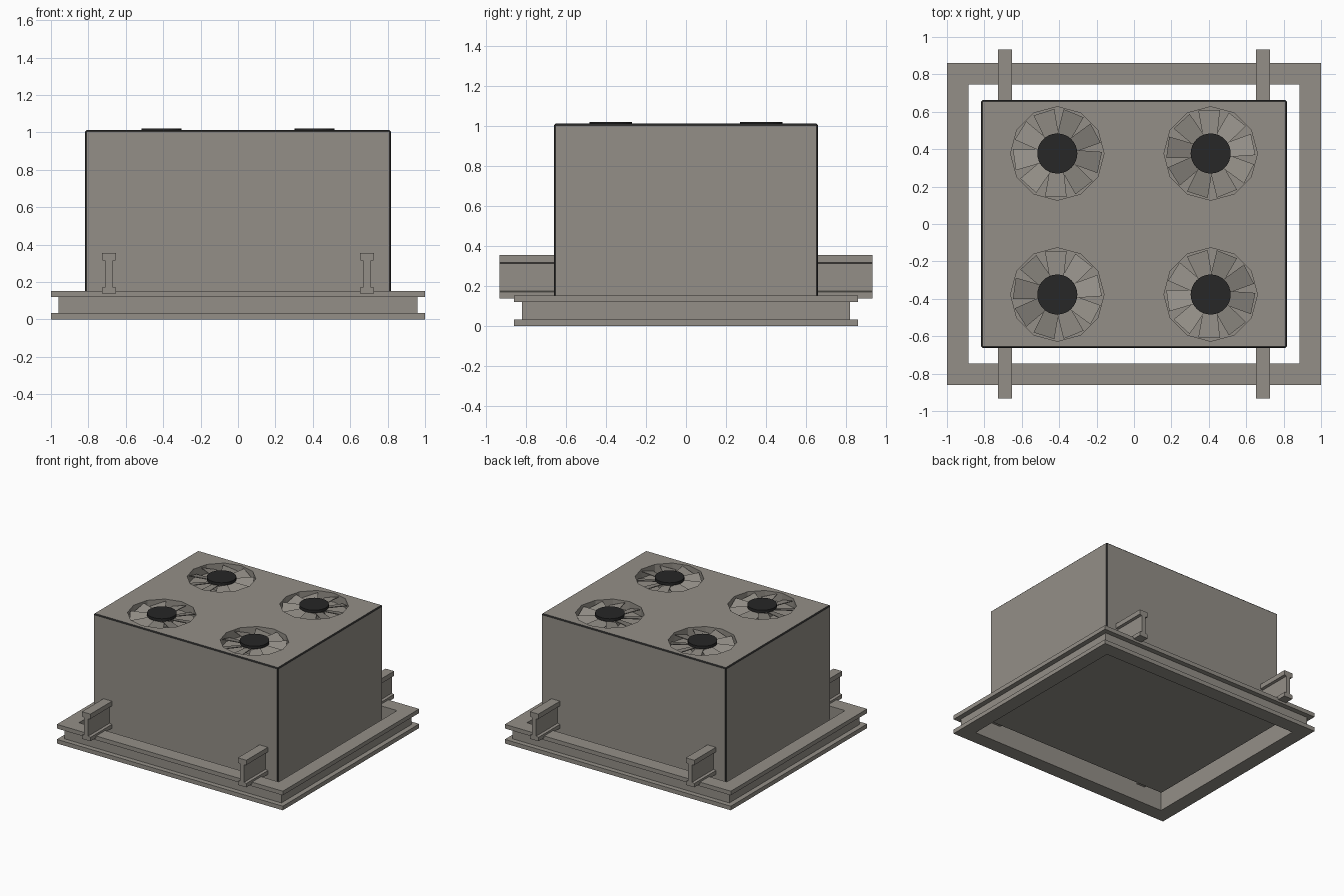
import bpy, bmesh, math
from mathutils import Matrix, Vector

if "Cube" in bpy.data.objects:
    bpy.data.objects.remove(bpy.data.objects["Cube"])


def material(name, rgb):
    m = bpy.data.materials.new(name)
    m.diffuse_color = (*rgb, 1)
    m.use_nodes = True
    m.node_tree.nodes["Principled BSDF"].inputs["Base Color"].default_value = m.diffuse_color
    return m


GREY = material("warm_grey_metal", (0.295, 0.275, 0.245))
DARK = material("dark_trim", (0.02, 0.02, 0.02))


def make(name, bm, mat):
    bmesh.ops.recalc_face_normals(bm, faces=bm.faces)
    me = bpy.data.meshes.new(name)
    bm.to_mesh(me)
    bm.free()
    ob = bpy.data.objects.new(name, me)
    me.materials.append(mat)
    bpy.context.collection.objects.link(ob)
    return ob


def skin(bm, rings, closed):
    """Bridge successive vertex rings; cap the ends when the path is open."""
    loops = [[bm.verts.new(p) for p in r] for r in rings]
    n = len(loops[0])
    pairs = list(zip(loops, loops[1:] + loops[:1]))
    for a, b in pairs if closed else pairs[:-1]:
        for i in range(n):
            j = (i + 1) % n
            bm.faces.new((a[i], a[j], b[j], b[i]))
    if not closed:
        bm.faces.new(loops[0])
        bm.faces.new(loops[-1])


def cone(name, x, y, z0, z1, r0, r1, sides, mat):
    bm = bmesh.new()
    bmesh.ops.create_cone(bm, cap_ends=True, segments=sides, radius1=r0, radius2=r1,
                          depth=z1 - z0,
                          matrix=Matrix.Translation((x, y, (z0 + z1) / 2)))
    return make(name, bm, mat)


# base frame: grooved profile (inset, height) swept round a rectangle
profile = [(0, 0), (0, .033), (.04, .033), (.04, .12), (0, .12), (0, .153), (.115, .153), (.115, 0)]
bm = bmesh.new()
skin(bm, [[(sx * (1 - d), sy * (.862 - d), z) for d, z in profile]
          for sx, sy in ((-1, -1), (1, -1), (1, 1), (-1, 1))], True)
make("base_frame", bm, GREY)

# two support beams with an I section, running front to back
half = [(.0375, .138), (.0375, .169), (.018, .174), (.018, .312), (.0375, .317), (.0375, .355)]
section = half + [(-x, z) for x, z in reversed(half)]
for side, sx in (("left", -1), ("right", 1)):
    bm = bmesh.new()
    skin(bm, [[(sx * .69 + x, y, z) for x, z in section] for y in (-.934, .934)], False)
    make("support_beam_" + side, bm, GREY)

# main housing, reaching down inside the base frame, with dark bevelled edges
BOTTOM, TOP = .08, 1.012
bm = bmesh.new()
bmesh.ops.create_cube(bm, size=1, matrix=Matrix.Translation((0, 0, (BOTTOM + TOP) / 2))
                      @ Matrix.Diagonal((1.636, 1.324, TOP - BOTTOM, 1)))
housing = make("housing", bm, GREY)
housing.data.materials.append(DARK)
bev = housing.modifiers.new("edge", 'BEVEL')
bev.width = .008
bev.segments = 1
bev.material = 1

# four fans: shallow well cut in the roof, pitched blades, hub
BLADES = 9
for sx in (-1, 1):
    for sy in (-1, 1):
        cx, cy = sx * .41, sy * .377
        tag = ("back" if sy > 0 else "front") + ("_right" if sx > 0 else "_left")
        cutter = cone("well_cutter_" + tag, cx, cy, .94, 1.05, .25, .25, 12, GREY)
        cutter.hide_render = True
        cutter.hide_viewport = True
        cut = housing.modifiers.new("well_" + tag, 'BOOLEAN')
        cut.operation = 'DIFFERENCE'
        cut.solver = 'EXACT'
        cut.object = cutter

        # blades, handed so that neighbouring fans mirror each other
        hand = sx * sy
        bm = bmesh.new()
        for k in range(BLADES):
            a = 2 * math.pi * (k + .3) / BLADES * hand
            rot = Matrix.Translation((cx, cy, .978)) @ Matrix.Rotation(a, 4, 'Z')
            rings = []
            for r, w, drop in ((.07, .035, .011), (.232, .058, .018)):
                lo, hi = Vector((r, hand * w, -drop)), Vector((r, -hand * w, drop))
                t = Vector((0, 0, .006))
                rings.append([rot @ p for p in (lo, hi, hi + t, lo + t)])
            skin(bm, rings, False)
        make("fan_blades_" + tag, bm, GREY)

        cone("fan_axle_" + tag, cx, cy, .93, .999, .08, .08, 24, GREY)
        cone("fan_hub_" + tag, cx, cy, .998, 1.02, .107, .107, 32, DARK)
